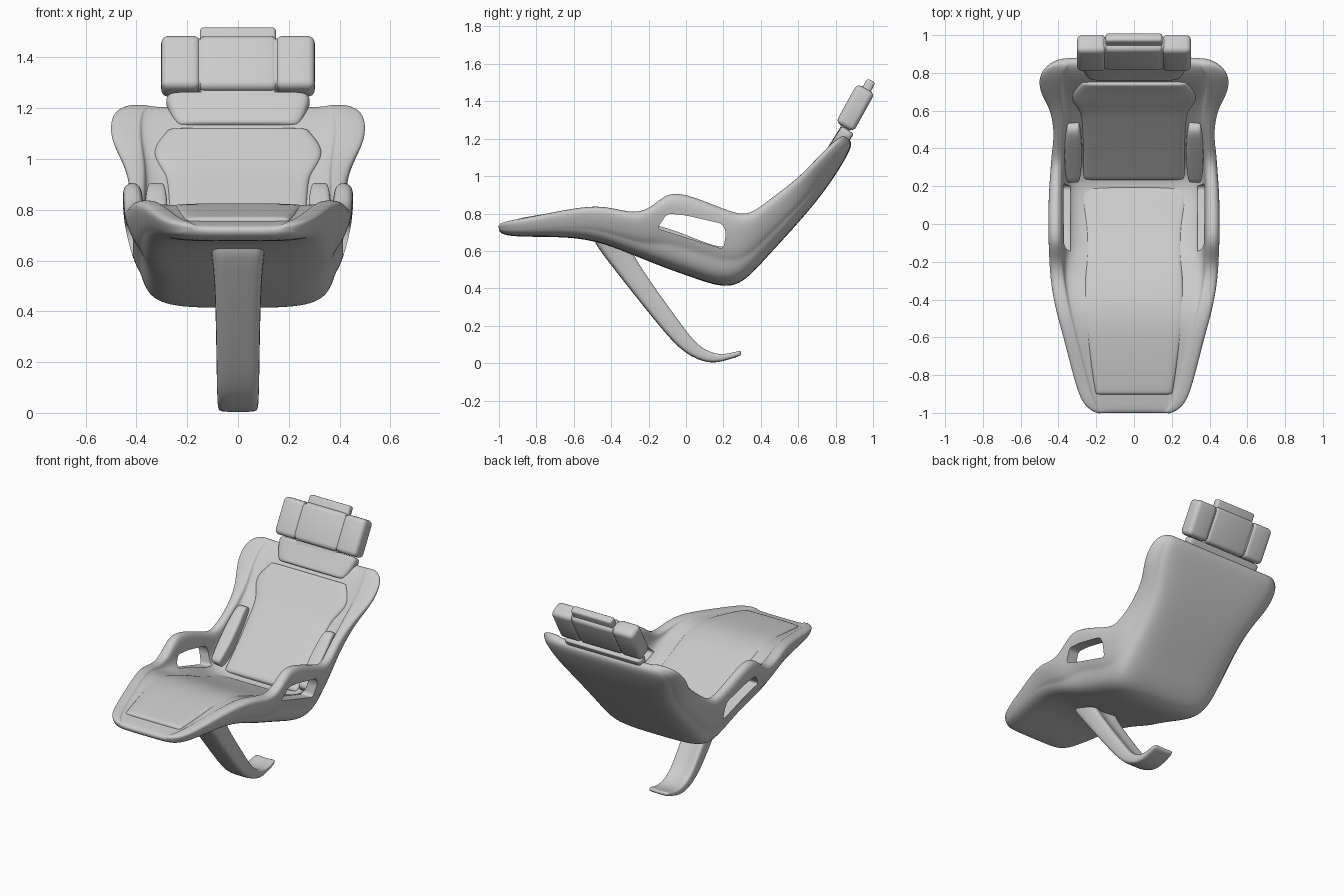
import bpy, bmesh, math
from mathutils import Vector, Matrix

if "Cube" in bpy.data.objects:
    bpy.data.objects.remove(bpy.data.objects["Cube"])


def lerp(a, b, f):
    return a + (b - a) * f


def new_object(name, bm):
    bmesh.ops.recalc_face_normals(bm, faces=bm.faces)
    me = bpy.data.meshes.new(name)
    bm.to_mesh(me)
    bm.free()
    ob = bpy.data.objects.new(name, me)
    bpy.context.collection.objects.link(ob)
    return ob


def finish(ob, angle=40):
    # apply modifiers, then smooth by angle
    dg = bpy.context.evaluated_depsgraph_get()
    me = bpy.data.meshes.new_from_object(ob.evaluated_get(dg))
    ob.modifiers.clear()
    ob.data = me
    bpy.ops.object.select_all(action='DESELECT')
    ob.select_set(True)
    bpy.context.view_layer.objects.active = ob
    bpy.ops.object.shade_smooth_by_angle(angle=math.radians(angle))


def loft(name, rows, x0=0.0, levels=2):
    # rows: half sections from top centre round to bottom centre, as (x, y, z)
    bm = bmesh.new()
    n = len(rows[0])
    L = 2 * n - 2
    rings = []
    for h in rows:
        pts = list(h) + [(-x, y, z) for x, y, z in h[-2:0:-1]]
        rings.append([bm.verts.new((x + x0, y, z)) for x, y, z in pts])
    for a, b in zip(rings, rings[1:]):
        for i in range(L):
            j = (i + 1) % L
            bm.faces.new((a[i], a[j], b[j], b[i]))
    for r in (rings[0], rings[-1]):
        for i in range(n // 2 - 1):
            q = (i, i + 1, n - 2 - i, n - 1 - i)
            bm.faces.new([r[k] for k in q])
            bm.faces.new([r[(L - k) % L] for k in reversed(q)])
    ob = new_object(name, bm)
    if x0:
        ob.modifiers.new("mirror", 'MIRROR')
    sub = ob.modifiers.new("smooth", 'SUBSURF')
    sub.levels = sub.render_levels = levels
    return ob


def pad(name, path, h, d, x0=0.0):
    # cushion following (y, z, half width) stations, raised h above and sunk d below
    rows = []
    for i, (y, z, w) in enumerate(path):
        p, q = path[max(i - 1, 0)], path[min(i + 1, len(path) - 1)]
        t = Vector((q[0] - p[0], q[1] - p[1])).normalized()
        ny, nz = -t.y, t.x
        sec = [(0, h), (w * .88, h), (w, h * .5), (w, -d), (w * .88, -d), (0, -d)]
        rows.append([(x, y + ny * o, z + nz * o) for x, o in sec])
    ob = loft(name, rows, x0)
    finish(ob)
    return ob


# Shell stations: bottom y,z, rim y,z, inner floor fraction, rim / inner / bottom half widths
shell = [
    (-1.0, .70, -1.005, .74, .8, .20, .15, .18),
    (-.96, .68, -.965, .76, .8, .275, .20, .24),
    (-.84, .675, -.84, .78, .85, .32, .24, .28),
    (-.60, .675, -.60, .83, .9, .38, .30, .33),
    (-.44, .64, -.44, .845, .9, .428, .34, .36),
    (-.30, .585, -.29, .80, .8, .452, .365, .37),
    (-.20, .545, -.19, .825, .65, .458, .37, .37),
    (-.10, .505, -.10, .92, .42, .462, .37, .37),
    (.03, .46, .02, .90, .38, .465, .37, .37),
    (.20, .40, .18, .835, .36, .46, .37, .37),
    (.31, .43, .30, .79, .5, .45, .37, .37),
    (.43, .565, .37, .815, .65, .445, .365, .365),
    (.56, .705, .46, .885, .7, .43, .36, .36),
    (.70, .865, .60, .99, .75, .45, .36, .37),
    (.80, 1.005, .69, 1.085, .8, .515, .38, .42),
    (.875, 1.13, .795, 1.195, .85, .51, .38, .44),
    (.89, 1.185, .845, 1.22, .8, .43, .33, .39),
]
rows = []
for by, bz, ty, tz, c, w, wi, wb in shell:
    sec = [(0, c), (wi * .7, c), (wi, lerp(c, 1, .2)), (wi + .003, lerp(c, 1, .8)),
           (wi + .02, 1), (w - .02, 1),
           (w, .86), (lerp(wb, w, .45), .42), (wb + .012, .34), (wb, .2), (wb * .83, 0), (0, 0)]
    rows.append([(x, lerp(by, ty, f), lerp(bz, tz, f)) for x, f in sec])
seat = loft("seat_shell", rows, levels=3)

# Armrest openings, cut through both sides
hole = [(-.155, .72), (-.10, .80), (.0, .79), (.195, .745), (.215, .70), (.20, .61)]
bm = bmesh.new()
for s in (1, -1):
    a = [bm.verts.new((s * .335, y, z)) for y, z in hole]
    b = [bm.verts.new((s * .62, y, z)) for y, z in hole]
    bm.faces.new(a)
    bm.faces.new(b)
    long_edges = []
    for i in range(len(hole)):
        j = (i + 1) % len(hole)
        bm.faces.new((a[i], a[j], b[j], b[i]))
        long_edges.append(bm.edges.get((a[i], b[i])))
    bmesh.ops.bevel(bm, geom=long_edges, offset=.022, segments=4, profile=.5, affect='EDGES')
cutter = new_object("armrest_cutter", bm)
cutter.hide_render = True
cut = seat.modifiers.new("armrest_openings", 'BOOLEAN')
cut.operation = 'DIFFERENCE'
cut.solver = 'EXACT'
cut.object = cutter
finish(seat)
bpy.data.objects.remove(cutter)

# Cushions
pad("seat_cushion", [(-.905, .757, .205), (-.88, .762, .21), (-.62, .808, .25), (-.44, .818, .27),
                     (-.25, .748, .26), (-.05, .66, .25), (.15, .585, .29), (.20, .57, .30)], .014, .04)
pad("back_cushion", [(.23, .59, .27), (.26, .615, .27), (.39, .738, .27), (.56, .905, .28), (.60, .945, .29),
                     (.655, 1.01, .34), (.70, 1.06, .33), (.74, 1.108, .285), (.75, 1.12, .28)], .014, .05)
pad("side_bolsters", [(.23, .62, .03), (.26, .65, .04), (.34, .725, .048),
                      (.46, .84, .045), (.53, .90, .03)], .035, .05, x0=.322)
pad("neck_cushion", [(.775, 1.125, .23), (.785, 1.14, .255), (.835, 1.22, .285),
                     (.85, 1.245, .285), (.857, 1.255, .27)], .03, .05)


# Headrest: a core with three padded blocks
def block(name, x, sx, sy, sz, y=0.0, bevel=.028):
    bm = bmesh.new()
    bmesh.ops.create_cube(bm, size=1, matrix=Matrix.Diagonal((sx, sy, sz, 1)))
    ob = new_object(name, bm)
    rot = Matrix.Rotation(math.radians(-29), 4, 'X')
    ob.matrix_world = Matrix.Translation((0, .905, 1.365)) @ rot @ Matrix.Translation((x, y, 0))
    m = ob.modifiers.new("round", 'BEVEL')
    m.width, m.segments = bevel, 4
    finish(ob)


block("headrest_core", 0, .56, .09, .225)
block("headrest_middle", 0, .315, .10, .24, y=.002)
for s, side in ((1, "right"), (-1, "left")):
    block("headrest_" + side, s * .225, .155, .108, .236)
block("headrest_neck", 0, .30, .05, .34, y=.005, bevel=.015)

# Curved support leg: front y,z, back y,z, half width
leg = [(-.52, .69, -.31, .67, .115), (-.46, .60, -.265, .56, .096), (-.28, .37, -.15, .39, .088),
       (-.10, .145, -.02, .21, .085), (0, .045, .06, .10, .083), (.12, -.004, .14, .055, .08),
       (.20, .01, .21, .048, .078), (.27, .033, .275, .066, .076), (.295, .04, .297, .067, .068)]
rows = []
for fy, fz, ky, kz, w in leg:
    sec = [(0, .25), (w * .8, 0), (w, .12), (w, .85), (w * .8, 1), (0, 1)]
    rows.append([(x, lerp(ky, fy, f), lerp(kz, fz, f)) for x, f in sec])
finish(loft("support_leg", rows))
